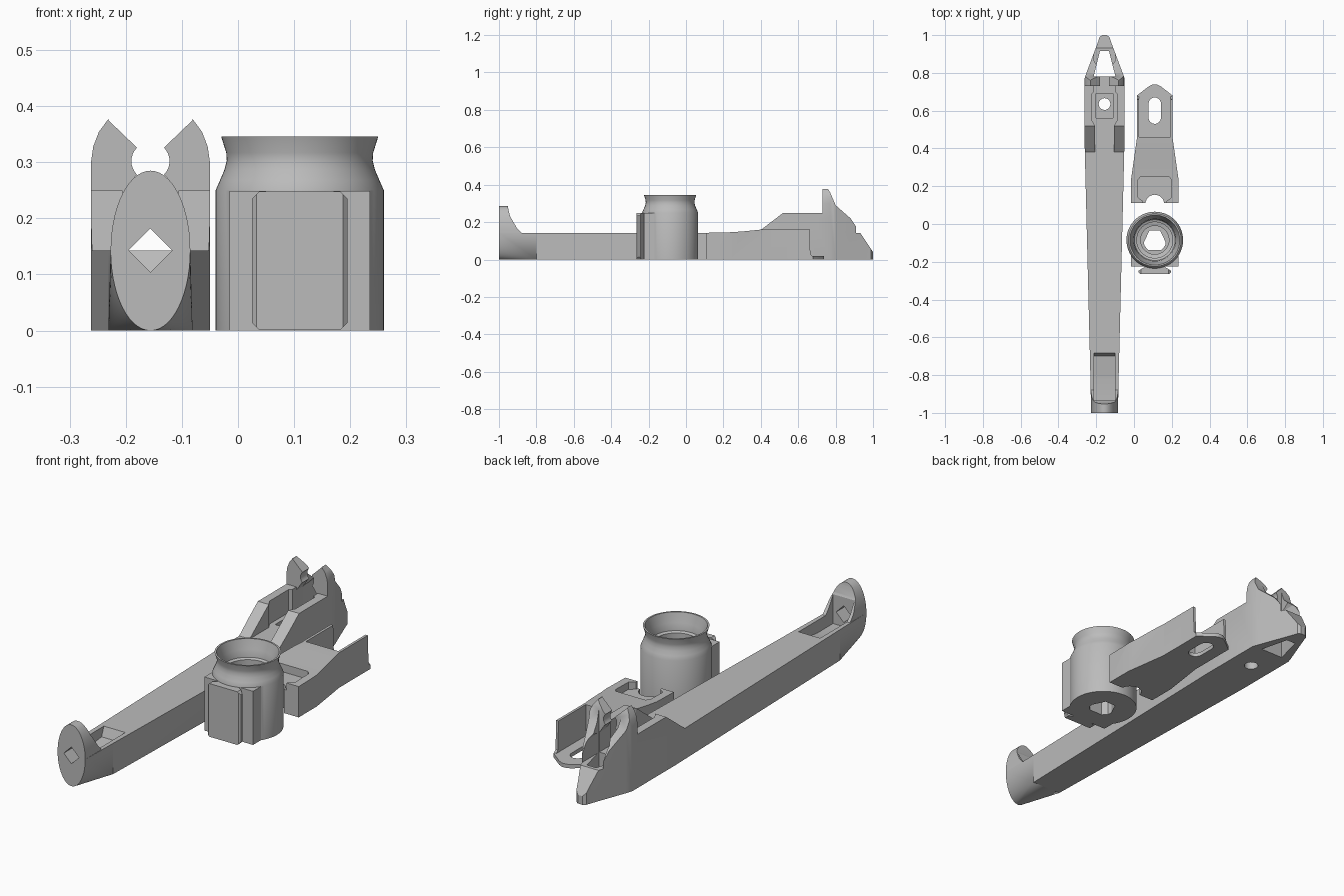
import bpy, bmesh, math
from mathutils import Vector

cube = bpy.data.objects.get("Cube")
if cube:
    bpy.data.objects.remove(cube, do_unlink=True)

grey = bpy.data.materials.new("plain grey")
grey.use_nodes = True
grey.diffuse_color = (0.5, 0.5, 0.5, 1)
grey.node_tree.nodes["Principled BSDF"].inputs["Base Color"].default_value = (0.5, 0.5, 0.5, 1)

ARM_X, CUP_X, CUP_Y = -0.156, 0.11, -0.085


def finish(name, bm):
    bmesh.ops.recalc_face_normals(bm, faces=bm.faces)
    mesh = bpy.data.meshes.new(name)
    bm.to_mesh(mesh)
    bm.free()
    mesh.materials.append(grey)
    ob = bpy.data.objects.new(name, mesh)
    bpy.context.collection.objects.link(ob)
    return ob


def prism(name, pts, axis, a, b, dx=0.0):
    """Extrude a 2D outline along an axis between a and b."""
    def place(p, t):
        u, v = p
        co = {"x": (t, u, v), "y": (u, t, v), "z": (u, v, t)}[axis]
        return Vector(co) + Vector((dx, 0, 0))
    bm = bmesh.new()
    low = [bm.verts.new(place(p, a)) for p in pts]
    high = [bm.verts.new(place(p, b)) for p in pts]
    bm.faces.new(low)
    bm.faces.new(high)
    for i in range(len(pts)):
        j = (i + 1) % len(pts)
        bm.faces.new((low[i], low[j], high[j], high[i]))
    return finish(name, bm)


def lathe(name, profile, x, y, n=64):
    """Turn a closed-ended (radius, height) profile about a vertical axis."""
    bm = bmesh.new()
    rings = [[bm.verts.new((x + r * math.cos(2 * math.pi * i / n),
                            y + r * math.sin(2 * math.pi * i / n), z)) for i in range(n)]
             for r, z in profile]
    for p, q in zip(rings, rings[1:]):
        for i in range(n):
            j = (i + 1) % n
            bm.faces.new((p[i], p[j], q[j], q[i]))
    bm.faces.new(rings[0])
    bm.faces.new(rings[-1])
    return finish(name, bm)


def mirror(pts):
    return pts + [(-u, v) for u, v in reversed(pts)]


def rect(u0, u1, v0, v1):
    return [(u0, v0), (u1, v0), (u1, v1), (u0, v1)]


def arc(cx, cz, rx, rz, a0, a1, n):
    return [(cx + rx * math.cos(math.radians(a0 + (a1 - a0) * i / n)),
             cz + rz * math.sin(math.radians(a0 + (a1 - a0) * i / n))) for i in range(n + 1)]


def combine(ob, op, *others):
    """Apply booleans, then remove the helper objects."""
    for o in others:
        mod = ob.modifiers.new("cut", "BOOLEAN")
        mod.operation, mod.solver, mod.object = op, "EXACT", o
        dg = bpy.context.evaluated_depsgraph_get()
        mesh = bpy.data.meshes.new_from_object(ob.evaluated_get(dg))
        ob.modifiers.clear()
        ob.data = mesh
    for o in others:
        bpy.data.objects.remove(o, do_unlink=True)


# Long arm: side outline trimmed by plan outline and end silhouette
arm = prism("long_arm", [(-0.8, 0), (1, 0), (1, 0.04), (0.94, 0.13), (0.88, 0.22), (0.8, 0.29),
                         (0.77, 0.36), (0.755, 0.385), (0.73, 0.385), (0.73, 0.25), (0.52, 0.25),
                         (0.38, 0.143), (-0.8, 0.143)], "x", -0.2, 0.2, ARM_X)
plan = prism("plan", mirror([(0.075, -0.8), (0.106, 0.45), (0.106, 0.77), (0.096, 0.8),
                             (0.034, 0.965), (0.026, 0.99), (0.012, 1.0)]), "z", -0.1, 0.5, ARM_X)
outline = prism("outline", mirror([(0.106, -0.1), (0.106, 0.3), (0.102, 0.328), (0.092, 0.354),
                                   (0.073, 0.38), (0.071, 0.4)]), "y", -1.2, 1.2, ARM_X)
combine(arm, "INTERSECT", plan, outline)

# Channel, jaw gap, tip opening and bolt hole
jaw = mirror([(0.055, 0.143), (0.055, 0.235), (0.03, 0.272)]
             + arc(0, 0.302, 0.034, 0.034, -45, 45, 8) + [(0.075, 0.375), (0.075, 0.5)])
combine(arm, "DIFFERENCE",
        prism("gap", jaw, "y", 0.715, 1.1, ARM_X),
        prism("channel", mirror([(0.05, 0.3), (0.05, 0.52), (0.067, 0.55), (0.067, 0.69),
                                 (0.055, 0.7), (0.055, 0.73)]), "z", 0.143, 0.5, ARM_X),
        prism("well", rect(-0.045, 0.045, 0.56, 0.69), "z", 0.1, 0.5, ARM_X),
        prism("tip_hole", mirror([(0.058, 0.78), (0.024, 0.915)]), "z", -0.1, 0.6, ARM_X),
        prism("bolt_hole", arc(0, 0.635, 0.031, 0.031, 0, 345, 23), "z", -0.1, 0.4, ARM_X))

# Rounded nose blending an ellipse into the arm section
bm = bmesh.new()
for u, v in arc(0, 0.143, 0.071, 0.143, 180, 360, 28):
    bm.verts.new((ARM_X + u, -1, v))
for u, v in rect(-0.075, 0.075, 0, 0.143):
    bm.verts.new((ARM_X + u, -0.8, v))
bmesh.ops.convex_hull(bm, input=bm.verts)
nose = finish("arm_nose", bm)

# Upright end plate over the nose
fin = prism("end_plate", arc(0, 0.143, 0.071, 0.142, 0, 180, 28), "y", -1, -0.86, ARM_X)
combine(fin, "INTERSECT", prism("fin_side", [(-1.1, 0.1), (-0.87, 0.1), (-0.88, 0.143), (-0.905, 0.17),
        (-0.94, 0.23), (-0.95, 0.27), (-0.955, 0.3), (-1.1, 0.3)], "x", -0.2, 0.2, ARM_X))

# Pocket behind the plate and diamond hole through it
for part in (arm, nose, fin):
    combine(part, "DIFFERENCE",
            prism("pocket", [(-0.935, 0.085), (-0.82, 0.085), (-0.7, 0.1), (-0.68, 0.15), (-0.68, 0.4),
                             (-0.935, 0.4)], "x", -0.055, 0.055, ARM_X),
            prism("diamond", arc(0, 0.143, 0.039, 0.039, 0, 270, 3), "y", -1.1, -0.9, ARM_X))

# Bracket: tapered block whose side walls run on past a slotted tongue
bracket = prism("slotted_bracket", [(0.11, 0), (0.75, 0), (0.75, 0.018), (0.675, 0.018), (0.665, 0.03),
                                    (0.66, 0.163), (0.46, 0.163), (0.4, 0.16), (0.3, 0.15), (0.22, 0.145),
                                    (0.11, 0.143)], "x", -0.2, 0.2, CUP_X)
combine(bracket, "INTERSECT", prism("bracket_plan", mirror(
    [(0.125, 0.1), (0.125, 0.24), (0.095, 0.45), (0.095, 0.68), (0.03, 0.73), (0.012, 0.739)]),
    "z", -0.1, 0.3, CUP_X))
slot = arc(0, 0.635, 0.033, 0.035, 0, 180, 12) + arc(0, 0.565, 0.033, 0.035, 180, 360, 12)
combine(bracket, "DIFFERENCE",
        prism("tray", rect(-0.083, 0.083, 0.46, 0.8), "z", 0.018, 0.3, CUP_X),
        prism("slot", slot, "z", -0.1, 0.3, CUP_X),
        prism("recess", mirror([(0.062, 0.05), (0.062, 0.12), (0.088, 0.14), (0.088, 0.235),
                                (0.075, 0.25)]), "z", 0.11, 0.3, CUP_X),
        prism("notch", arc(0, 0.105, 0.05, 0.05, 0, 345, 23), "z", -0.1, 0.3, CUP_X))

# Cup: turned body with a flat back block and dovetail plate
cup = lathe("flared_cup", [(0.15, 0), (0.15, 0.25), (0.142, 0.268), (0.134, 0.287), (0.13, 0.303),
                           (0.131, 0.317), (0.14, 0.346)], CUP_X, CUP_Y)
block = prism("block", rect(-0.125, 0.125, -0.225, -0.12), "z", 0, 0.249, CUP_X)
plate = prism("plate", mirror([(0.055, -0.2), (0.055, -0.228), (0.085, -0.247), (0.085, -0.257),
                               (0.077, -0.265)]), "z", 0.001, 0.248, CUP_X)
combine(plate, "INTERSECT", prism("trim", mirror([(0.072, 0.001), (0.085, 0.014), (0.085, 0.235),
                                                  (0.072, 0.248)]), "y", -0.4, 0, CUP_X))
combine(cup, "UNION", block, plate)

# Stepped bore and keyed hole through the base
combine(cup, "DIFFERENCE",
        lathe("bore", [(0.075, 0.1), (0.075, 0.23), (0.095, 0.235), (0.095, 0.265), (0.108, 0.27),
                       (0.112, 0.305), (0.132, 0.345), (0.134, 0.4)], CUP_X, CUP_Y),
        prism("key_hole", mirror([(0.028, CUP_Y + 0.05), (0.057, CUP_Y - 0.01),
                                  (0.055, CUP_Y - 0.03), (0.035, CUP_Y - 0.052)]), "z", -0.1, 0.2, CUP_X))

# Soft shading with crisp edges
bpy.ops.object.select_all(action="DESELECT")
for ob in (arm, nose, fin, bracket, cup):
    ob.select_set(True)
    bpy.context.view_layer.objects.active = ob
bpy.ops.object.shade_smooth_by_angle(angle=math.radians(28))
